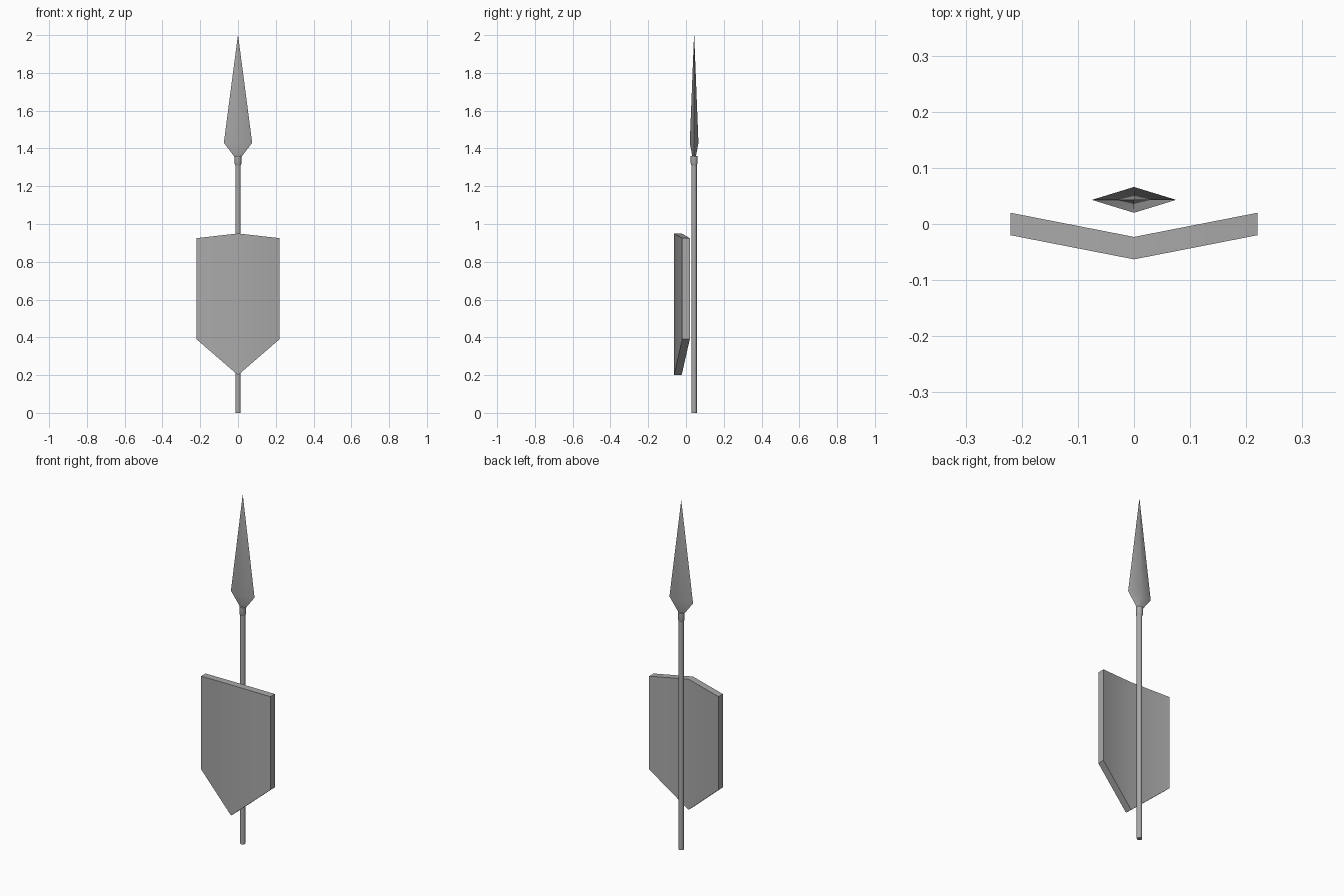
import bpy
import bmesh
import math

cube = bpy.data.objects.get("Cube")
if cube:
    bpy.data.objects.remove(cube, do_unlink=True)

# One plain grey for every part
grey = bpy.data.materials.new("grey")
grey.use_nodes = True
grey.diffuse_color = (0.4, 0.4, 0.4, 1)
grey.node_tree.nodes["Principled BSDF"].inputs["Base Color"].default_value = (0.4, 0.4, 0.4, 1)

SPEAR_Y = 0.043


def finish(name, bm, angle):
    """Turn a bmesh into a named grey object, smooth below the given angle."""
    bmesh.ops.recalc_face_normals(bm, faces=bm.faces)
    mesh = bpy.data.meshes.new(name)
    bm.to_mesh(mesh)
    bm.free()
    mesh.materials.append(grey)
    obj = bpy.data.objects.new(name, mesh)
    bpy.context.collection.objects.link(obj)
    bpy.ops.object.select_all(action='DESELECT')
    obj.select_set(True)
    bpy.context.view_layer.objects.active = obj
    bpy.ops.object.shade_smooth_by_angle(angle=math.radians(angle))
    return obj


def loft(name, rings, angle):
    """Skin a stack of rings with equal point counts and cap both ends."""
    bm = bmesh.new()
    loops = [[bm.verts.new(p) for p in ring] for ring in rings]
    n = len(loops[0])
    for a, b in zip(loops, loops[1:]):
        for i in range(n):
            j = (i + 1) % n
            bm.faces.new((a[i], a[j], b[j], b[i]))
    bm.faces.new(loops[0][::-1])
    bm.faces.new(loops[-1])
    return finish(name, bm, angle)


def ring(rx, ry, z, sides):
    steps = [2 * math.pi * i / sides for i in range(sides)]
    return [(rx * math.cos(t), SPEAR_Y + ry * math.sin(t), z) for t in steps]


# Shaft and the collar that holds the blade
loft("shaft", [ring(0.014, 0.014, z, 12) for z in (0, 1.33)], 40)
loft("collar", [ring(0.014, 0.014, 1.31, 12), ring(0.018, 0.018, 1.32, 12),
                ring(0.018, 0.018, 1.36, 12)], 40)

# Diamond-section blade tapering to a point
loft("spear_head", [ring(0.018, 0.009, 1.355, 4), ring(0.075, 0.023, 1.43, 4),
                    ring(0.0005, 0.0005, 2.0, 4)], 40)

# Shield: two halves folded along a vertical centre ridge
HALF, FOLD, THICK = 0.22, 0.043, 0.04
bm = bmesh.new()
columns = []
for x, low, high in ((-HALF, 0.39, 0.925), (0, 0.2, 0.95), (HALF, 0.39, 0.925)):
    y = -0.063 + FOLD * abs(x) / HALF
    columns.append([bm.verts.new((x, y + dy, z)) for dy, z in
                    ((0, low), (0, high), (THICK, high), (THICK, low))])
for a, b in zip(columns, columns[1:]):
    for i in range(4):
        j = (i + 1) % 4
        bm.faces.new((a[i], b[i], b[j], a[j]))
bm.faces.new(columns[0])
bm.faces.new(columns[-1][::-1])
finish("shield", bm, 30)
